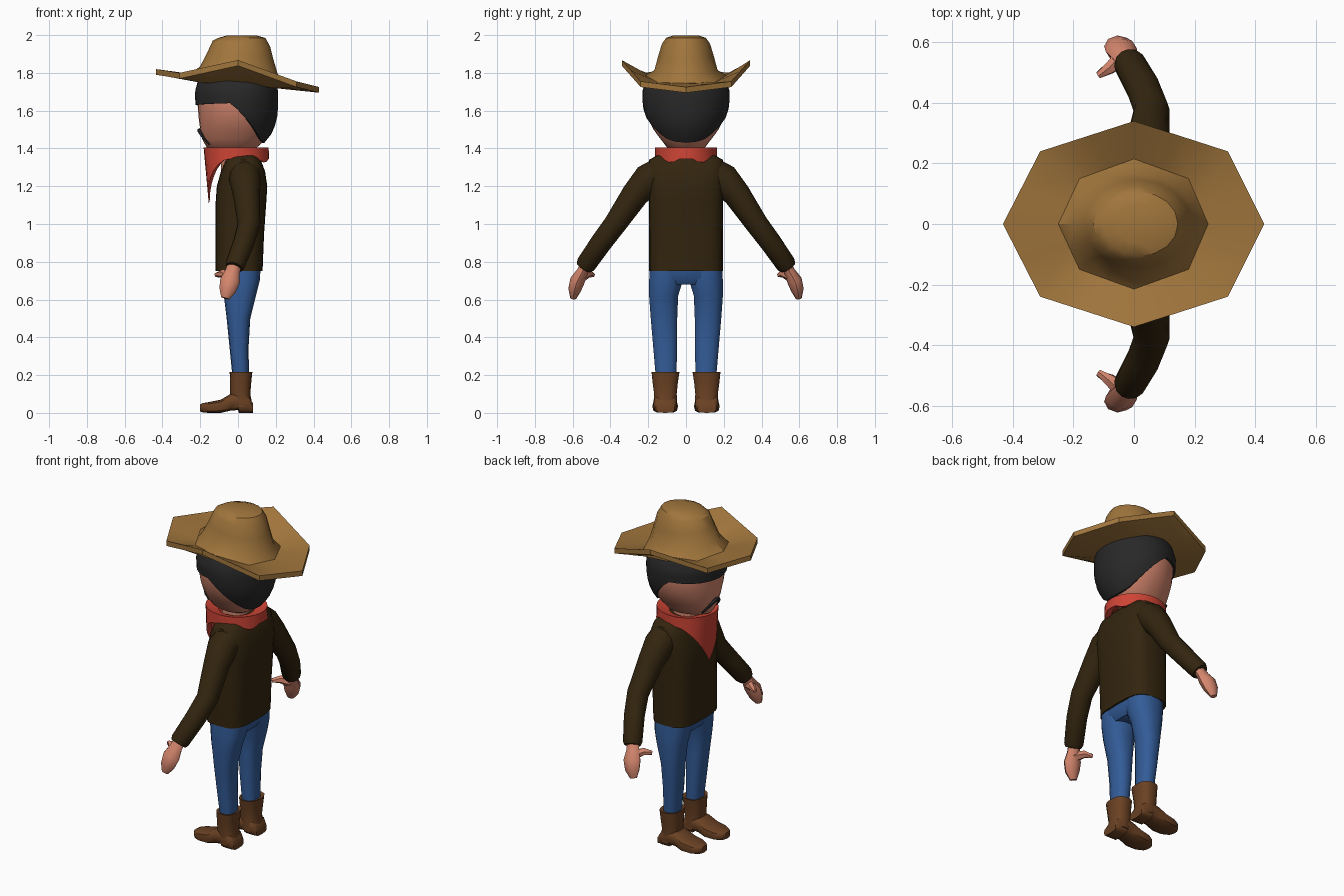
import bpy, bmesh, math
from mathutils import Vector

if "Cube" in bpy.data.objects:
    bpy.data.objects.remove(bpy.data.objects["Cube"])


def material(name, r, g, b):
    m = bpy.data.materials.new(name)
    lin = [((c / 255 + 0.055) / 1.055) ** 2.4 for c in (r, g, b)]
    m.diffuse_color = (*lin, 1)
    m.use_nodes = True
    m.node_tree.nodes["Principled BSDF"].inputs["Base Color"].default_value = m.diffuse_color
    return m


TAN = material("tan felt", 160, 117, 60)
BLACK = material("black hair", 40, 40, 40)
SKIN = material("skin", 212, 134, 109)
RED = material("red cloth", 205, 68, 53)
BROWN = material("dark brown wool", 51, 37, 15)
BLUE = material("blue denim", 51, 92, 152)
LEATHER = material("brown leather", 106, 65, 35)


def loft(name, rings, mat, angle=40, caps=(True, True)):
    """Skin a list of equal-length closed rings."""
    bm = bmesh.new()
    vs = [[bm.verts.new(p) for p in r] for r in rings]
    n = len(rings[0])
    for a, b in zip(vs, vs[1:]):
        for i in range(n):
            j = (i + 1) % n
            bm.faces.new((a[i], a[j], b[j], b[i]))
    if caps[0]:
        bm.faces.new(vs[0])
    if caps[1]:
        bm.faces.new(vs[-1])
    bmesh.ops.recalc_face_normals(bm, faces=bm.faces)
    me = bpy.data.meshes.new(name)
    bm.to_mesh(me)
    bm.free()
    me.materials.append(mat)
    ob = bpy.data.objects.new(name, me)
    bpy.context.collection.objects.link(ob)
    bpy.ops.object.select_all(action='DESELECT')
    ob.select_set(True)
    bpy.context.view_layer.objects.active = ob
    bpy.ops.object.shade_smooth_by_angle(angle=math.radians(angle))
    return ob


def spow(v, e):
    return math.copysign(abs(v) ** e, v)


def oval(x0, x1, y0, y1, z, n=16, e=1.0):
    """Horizontal rounded ring filling a box; e below 1 squares it off."""
    pts = []
    for i in range(n):
        t = 2 * math.pi * i / n
        pts.append(((x0 + x1) / 2 - (x1 - x0) / 2 * spow(math.cos(t), e),
                    (y0 + y1) / 2 + (y1 - y0) / 2 * spow(math.sin(t), e), z))
    return pts


def tube(name, path, mat, n=10, flat=1.0):
    """Tube through (x, y, z, radius) points."""
    P = [Vector(p[:3]) for p in path]
    rings = []
    for i, p in enumerate(P):
        d = (P[min(i + 1, len(P) - 1)] - P[max(i - 1, 0)]).normalized()
        u = d.cross(Vector((1, 0, 0))).normalized()
        v = d.cross(u)
        r = path[i][3]
        rings.append([p + u * r * flat * math.cos(2 * math.pi * k / n)
                      + v * r * math.sin(2 * math.pi * k / n) for k in range(n)])
    return loft(name, rings, mat, 50)


def lerp(table, t):
    for a, b in zip(table, table[1:]):
        if t <= b[0]:
            f = max(0, (t - a[0]) / (b[0] - a[0]))
            return [p + (q - p) * f for p, q in zip(a[1:], b[1:])]
    return list(table[-1][1:])


# Head: height, front reach, back reach, half width
HEAD = [(1.385, .12, .07, .06), (1.405, .165, .10, .10), (1.45, .19, .15, .135),
        (1.50, .20, .178, .172), (1.56, .208, .195, .202), (1.62, .213, .2, .216),
        (1.70, .216, .2, .22), (1.76, .2, .19, .2), (1.80, .15, .15, .15)]


def head_point(phi, z, off=0.0):
    f, b, w = lerp(HEAD, z)
    c, s = math.cos(phi), math.sin(phi)
    return (-c * ((f if c > 0 else b) + off), s * (w + off), z)


N = 32
ANG = [2 * math.pi * i / N for i in range(N)]
loft("head", [[head_point(a, h[0]) for a in ANG] for h in HEAD], SKIN, 60)
loft("neck", [oval(-.09, .07, -.08, .08, z) for z in (1.28, 1.43)], SKIN)

# Hair: shell over the head with a hairline that drops toward the back
LINE = [(0, 1.63), (80, 1.64), (97, 1.58), (112, 1.52), (130, 1.46), (150, 1.437), (180, 1.43)]


def hairline(a):
    return lerp(LINE, math.degrees(min(a, 2 * math.pi - a)))[0]


hair = [[head_point(a, hairline(a), -.02) for a in ANG]]
for k in range(9):
    hair.append([head_point(a, hairline(a) + (1.8 - hairline(a)) * k / 8, .012) for a in ANG])
loft("hair", hair, BLACK, 50, (False, True))

# Moustache
path = []
for d in range(-32, 33, 8):
    x, y, z = head_point(math.radians(d), 1.495 - .075 * (abs(d) / 32) ** 1.6, .004)
    path.append((x, y, z, .013 - .008 * abs(d) / 32))
tube("moustache", path, BLACK, 6)

# Hat: one solid from under the brim to the crown top
BRIM = [(-.433, 0, 1.82), (-.31, .24, 1.80), (0, .34, 1.868), (.31, .24, 1.755),
        (.43, 0, 1.725), (.31, -.24, 1.755), (0, -.34, 1.868), (-.31, -.24, 1.80)]
CROWN = [(-.25, 0, 1.795), (-.18, .15, 1.775), (0, .215, 1.785), (.18, .15, 1.75),
         (.245, 0, 1.745), (.18, -.15, 1.75), (0, -.215, 1.785), (-.18, -.15, 1.775)]


def dense(ring):
    """Add edge midpoints, giving sixteen points per ring."""
    out = []
    for i, p in enumerate(ring):
        q = ring[(i + 1) % len(ring)]
        out += [Vector(p), (Vector(p) + Vector(q)) / 2]
    return out


drop = Vector((0, 0, -.03))
hat = [[p + drop for p in dense(CROWN)], [p + drop for p in dense(BRIM)],
       dense(BRIM), dense(CROWN)]
for rx, ry, z, cx in ((.205, .167, 1.815, .005), (.175, .147, 1.89, .012),
                      (.152, .127, 1.955, .018), (.125, .105, 1.985, .02), (.075, .065, 1.999, .02)):
    hat.append([(x + cx, y, min(z - .1 * x * (z < 1.98), 2.0))
                for x, y, z in oval(-rx, rx, -ry, ry, z)])
loft("hat", hat, TAN, 35)

# Neckerchief: collar with a pointed front panel
top_in, top, low, low_in = [], [], [], []
for a in ANG:
    c, s = math.cos(a), math.sin(a)
    y = .163 * s
    front = max(0, c)
    zl = 1.11 + 1.5 * abs(y) if c > 0 else 1.34 + .015 * math.cos(6 * a)
    zl = min(zl, 1.345)
    top_in.append((-.01 - .10 * c, .10 * s, 1.385))
    top.append((-.01 - .172 * c, y, 1.405))
    low.append((-.01 - (.175 - .03 * front * (1.345 - zl) / .235) * c, y, zl))
    low_in.append((-.01 - .14 * c, .13 * s, zl + .01))
loft("neckerchief", [top_in, top, low, low_in], RED, 35, (False, False))

# Jacket body: height, front, back, half width
jacket = [(.75, -.12, .13, .195), (.95, -.12, .138, .195), (1.12, -.118, .15, .197),
          (1.2, -.112, .155, .2), (1.28, -.09, .143, .205), (1.34, -.065, .12, .195),
          (1.365, -.045, .1, .15), (1.375, -.03, .08, .1)]
loft("jacket", [oval(f, b, -w, w, z, 24, .6) for z, f, b, w in jacket], BROWN, 50)

# Trouser seat
loft("trouser_seat", [oval(-.07, .09, -.14, .14, .68, 20, .7), oval(-.09, .115, -.18, .18, .715, 20, .7),
                      oval(-.1, .122, -.19, .19, .77, 20, .7)], BLUE, 50)

for side, s in (("left", -1), ("right", 1)):
    # Sleeve and cuff
    tube(side + "_sleeve", [(x, s * y, z, r) for x, y, z, r in (
        (.035, .13, 1.27, .085), (.037, .2, 1.235, .085), (.045, .27, 1.155, .072),
        (.058, .375, 1.0, .06), (.03, .45, .9, .057), (-.015, .53, .785, .053),
        (-.02, .54, .77, .045))], BROWN, 12)
    # Hand and thumb
    tube(side + "_hand", [(x, s * y, z, r) for x, y, z, r in (
        (-.015, .525, .795, .036), (-.03, .55, .745, .04), (-.042, .575, .70, .053),
        (-.055, .59, .65, .045), (-.068, .597, .607, .022))], SKIN, 8, .75)
    tube(side + "_thumb", [(x, s * y, z, r) for x, y, z, r in (
        (-.035, .555, .72, .03), (-.08, .515, .738, .022), (-.118, .492, .73, .012))], SKIN, 6)
    # Trouser leg: height, front, back, inner, outer
    leg = [(.2, -.03, .058, .05, .162), (.35, -.045, .056, .045, .175), (.5, -.06, .065, .045, .188),
           (.62, -.075, .095, .04, .197), (.70, -.088, .115, .015, .197), (.77, -.095, .12, .0, .193)]
    loft(side + "_trouser_leg", [oval(f, b, s * i, s * o, z, 14, .85) for z, f, b, i, o in leg], BLUE, 50)
    # Boot shaft
    shaft = [(.03, -.03, .078, .045, .172), (.1, -.042, .065, .048, .17),
             (.16, -.042, .07, .042, .178), (.216, -.044, .076, .033, .184), (.21, -.03, .06, .05, .165)]
    loft(side + "_boot_shaft", [oval(f, b, s * i, s * o, z, 14, .8) for z, f, b, i, o in shaft], LEATHER, 45)
    # Boot foot, lofted from heel to toe: x, bottom, top, half width
    foot = [(.08, .0, .05, .05), (.055, 0, .09, .062), (.005, 0, .11, .062), (0, .015, .11, .062),
            (-.04, .012, .1, .062), (-.09, 0, .07, .068), (-.15, 0, .058, .064),
            (-.185, .002, .052, .045), (-.2, .008, .045, .025)]
    loft(side + "_boot_foot", [[(x, q, p) for p, q, _ in oval(b, t, s * .11 - w, s * .11 + w, 0, 12, .6)]
                               for x, b, t, w in foot], LEATHER, 45)
